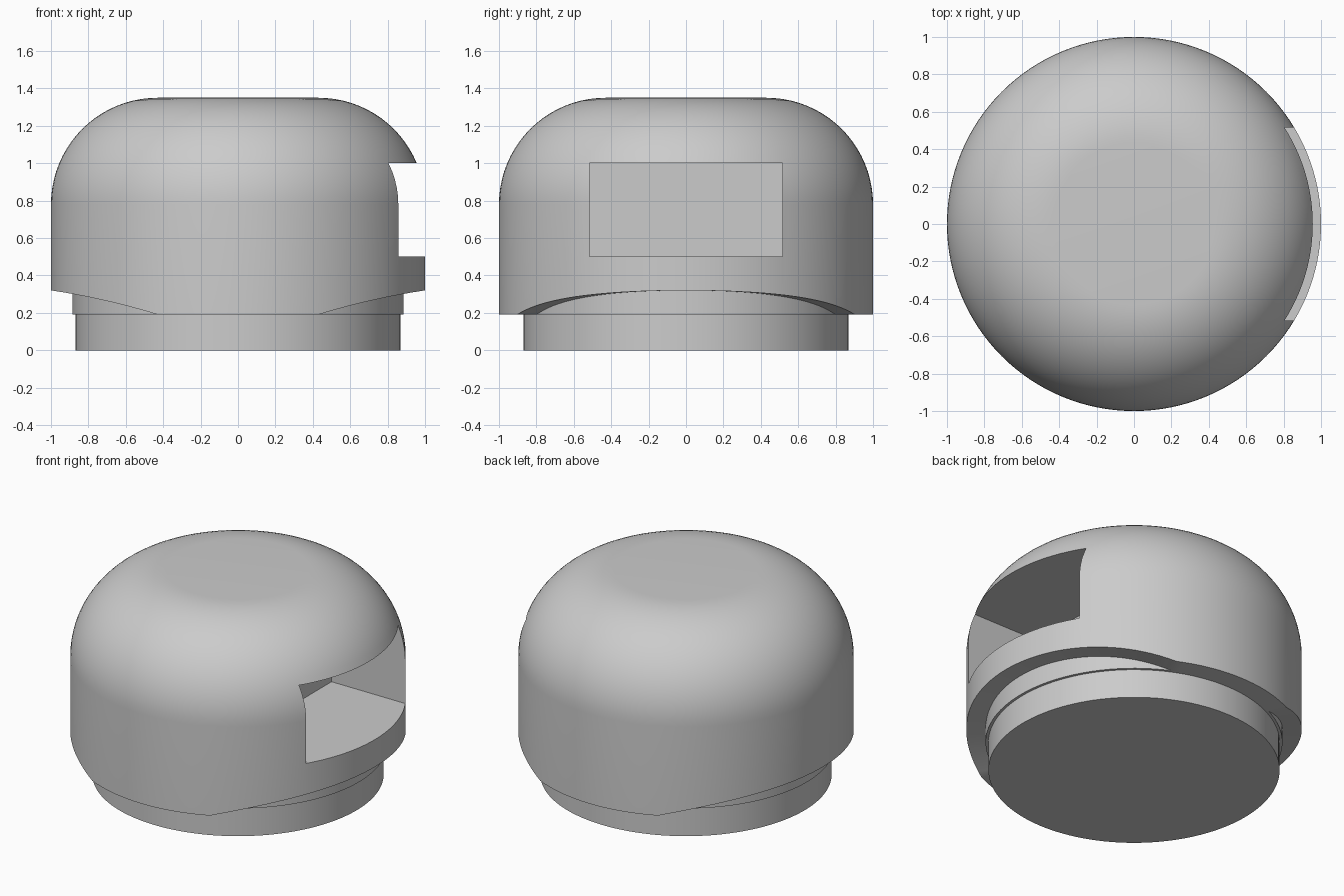
import bpy, bmesh
from math import sin, cos, pi, radians

cube = bpy.data.objects.get("Cube")
if cube:
    bpy.data.objects.remove(cube, do_unlink=True)

SEGMENTS = 128
KINK = cos(23 * 2 * pi / SEGMENTS)  # where the lower rim starts to rise
RIM_LOW, RIM_HIGH = 0.19, 0.32

grey = bpy.data.materials.new("plain grey")
grey.use_nodes = True
colour = (0.6, 0.6, 0.6, 1)
grey.diffuse_color = colour
grey.node_tree.nodes["Principled BSDF"].inputs["Base Color"].default_value = colour


def rim_height(angle):
    """Height of the wavy lower rim, raised towards both sides."""
    t = max(0.0, (abs(cos(angle)) - KINK) / (1 - KINK))
    return RIM_LOW + (RIM_HIGH - RIM_LOW) * (1.35 * t - 0.35 * t * t)


def revolve(name, profile):
    """Closed solid of revolution; a height may be a function of the angle."""
    bm = bmesh.new()
    rings = []
    for radius, height in profile:
        ring = []
        for i in range(SEGMENTS):
            a = 2 * pi * i / SEGMENTS
            z = height(a) if callable(height) else height
            ring.append(bm.verts.new((radius * cos(a), radius * sin(a), z)))
        rings.append(ring)
    for low, high in zip(rings, rings[1:]):
        for i in range(SEGMENTS):
            j = (i + 1) % SEGMENTS
            bm.faces.new((low[i], low[j], high[j], high[i]))
    bm.faces.new(rings[0])
    bm.faces.new(rings[-1])
    bmesh.ops.recalc_face_normals(bm, faces=bm.faces)
    return finish(name, bm)


def finish(name, bm):
    mesh = bpy.data.meshes.new(name)
    bm.to_mesh(mesh)
    bm.free()
    mesh.materials.append(grey)
    obj = bpy.data.objects.new(name, mesh)
    bpy.context.collection.objects.link(obj)
    return obj


def smooth(obj):
    bpy.ops.object.select_all(action='DESELECT')
    obj.select_set(True)
    bpy.context.view_layer.objects.active = obj
    bpy.ops.object.shade_smooth_by_angle(angle=radians(25))


# Domed body: hollow underside, wavy rim, straight wall, rounded shoulder
FILLET, TOP = 0.57, 1.35
profile = [(0.8, 0.4), (0.885, rim_height), (1, rim_height)]
STEPS = 20
for k in range(STEPS + 1):
    a = pi / 2 * k / STEPS
    profile.append((1 - FILLET + FILLET * cos(a), TOP - FILLET + FILLET * sin(a)))
body = revolve("domed_body", profile)

# Rectangular pocket cut into the left side
bm = bmesh.new()
bmesh.ops.create_cube(bm, size=1)
for v in bm.verts:
    v.co.x = 1.2 if v.co.x > 0 else 0.32
    v.co.y *= 1.03
    v.co.z = 1.0 if v.co.z > 0 else 0.5
cutter = finish("pocket_cutter", bm)
cut = body.modifiers.new("pocket", 'BOOLEAN')
cut.operation = 'DIFFERENCE'
cut.solver = 'EXACT'
cut.object = cutter
bpy.ops.object.select_all(action='DESELECT')
body.select_set(True)
bpy.context.view_layer.objects.active = body
bpy.ops.object.modifier_apply(modifier=cut.name)
bpy.data.objects.remove(cutter, do_unlink=True)
smooth(body)

# Collar and foot below the body
smooth(revolve("collar", [(0.885, RIM_LOW), (0.885, 0.405)]))
smooth(revolve("foot", [(0.868, 0), (0.868, 0.2)]))
